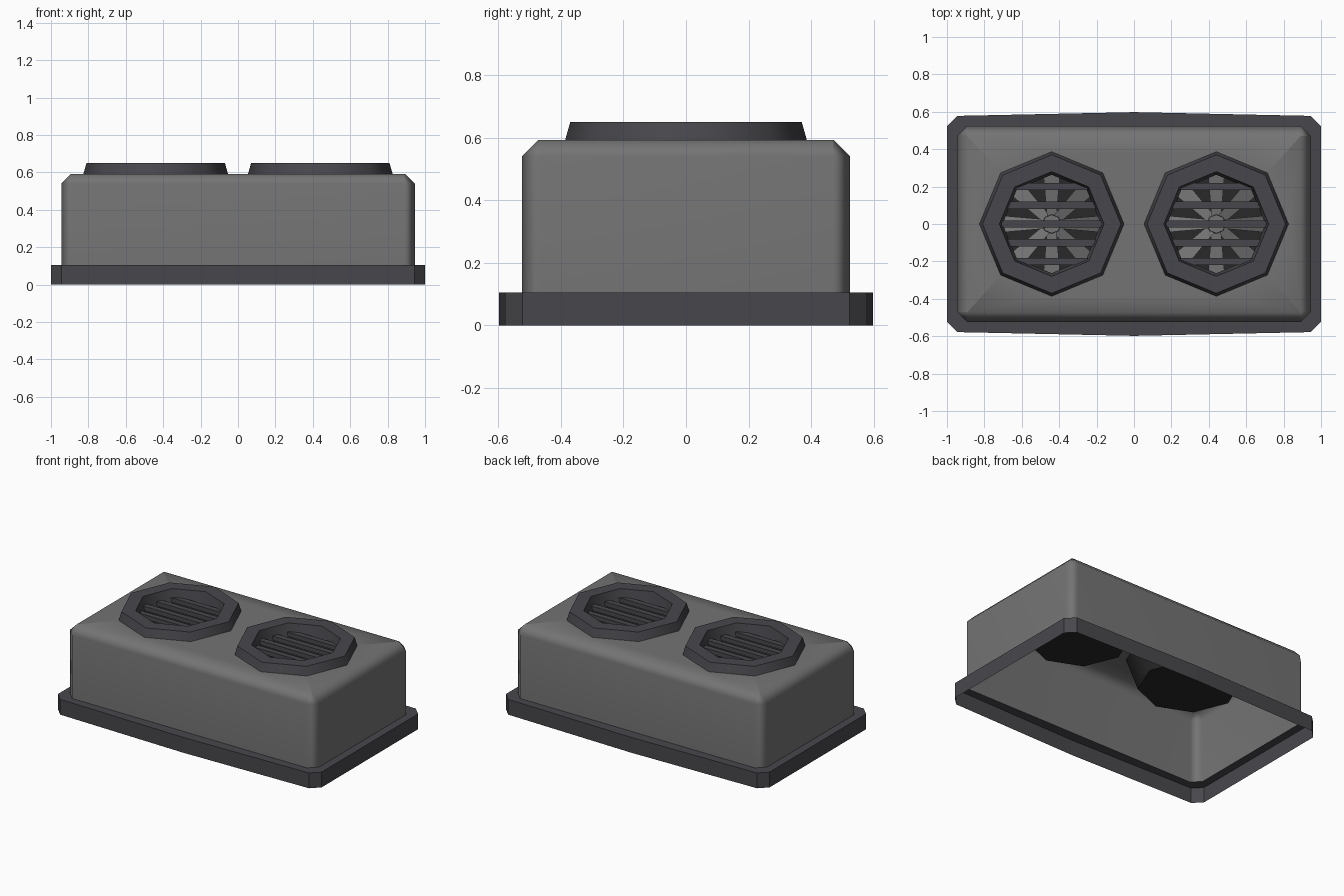
import bpy, bmesh, math

if "Cube" in bpy.data.objects:
    bpy.data.objects.remove(bpy.data.objects["Cube"])


def material(name, rgb):
    m = bpy.data.materials.new(name)
    m.diffuse_color = (*rgb, 1)
    m.use_nodes = True
    m.node_tree.nodes["Principled BSDF"].inputs["Base Color"].default_value = m.diffuse_color
    return m


GREY = material("casing grey", (0.175, 0.175, 0.175))
TRIM = material("charcoal trim", (0.064, 0.062, 0.071))
DARK = material("shaft black", (0.022, 0.022, 0.022))


def finish(bm, name, mat, smooth=0):
    bmesh.ops.remove_doubles(bm, verts=bm.verts, dist=1e-5)
    bmesh.ops.dissolve_degenerate(bm, edges=bm.edges, dist=1e-6)
    me = bpy.data.meshes.new(name)
    bm.to_mesh(me)
    bm.free()
    me.materials.append(mat)
    ob = bpy.data.objects.new(name, me)
    bpy.context.collection.objects.link(ob)
    if smooth:
        bpy.ops.object.select_all(action='DESELECT')
        ob.select_set(True)
        bpy.context.view_layer.objects.active = ob
        bpy.ops.object.shade_smooth_by_angle(angle=math.radians(smooth))
    return ob


def chamfered(hx, hy, c):
    return [(hx, -hy + c), (hx, hy - c), (hx - c, hy), (-hx + c, hy),
            (-hx, hy - c), (-hx, -hy + c), (-hx + c, -hy), (hx - c, -hy)]


def octagon(cx, r):
    return [(cx + r * math.cos(i * math.pi / 4), r * math.sin(i * math.pi / 4))
            for i in range(8)]


def ring(bm, pts, z):
    return [bm.verts.new((x, y, z)) for x, y in pts]


def bridge(bm, a, b):
    n = len(a)
    for i in range(n):
        j = (i + 1) % n
        bm.faces.new((a[i], a[j], b[j], b[i]))


def fill(bm, loops):
    """Flat cap between an outer loop and its holes."""
    edges = []
    for l in loops:
        for i in range(len(l)):
            pair = (l[i], l[(i + 1) % len(l)])
            edges.append(bm.edges.get(pair) or bm.edges.new(pair))
    bmesh.ops.triangle_fill(bm, edges=edges, use_beauty=True, normal=(0, 0, 1))
    for f in bm.faces:
        f.normal_update()
        if abs(f.normal.z) > 0.99 and f.normal.z < 0:
            f.normal_flip()


FAN_X = 0.44
OUTER = chamfered(0.945, 0.525, 0.055)

# casing: open underneath, chamfered edges, two openings in the top
bm = bmesh.new()
low = ring(bm, OUTER, 0.105)
mid = ring(bm, OUTER, 0.54)
top = ring(bm, chamfered(0.893, 0.473, 0.004), 0.592)
bridge(bm, low, mid)
bridge(bm, mid, top)
fill(bm, [top] + [ring(bm, octagon(s * FAN_X, 0.38), 0.592) for s in (-1, 1)])
casing = finish(bm, "casing", GREY, 60)
soft = casing.modifiers.new("soft_chamfers", 'WEIGHTED_NORMAL')
soft.keep_sharp = True

# base flange: open underneath, slightly bowed long sides
bm = bmesh.new()
pts = chamfered(1.0, 0.578, 0.056)
pts.insert(3, (0, 0.598))
pts.insert(8, (0, -0.598))
a, b = ring(bm, pts, 0), ring(bm, pts, 0.105)
bridge(bm, a, b)
fill(bm, [b, ring(bm, OUTER, 0.105)])
finish(bm, "base_flange", TRIM)


def lathe(name, mat, cx, profile, cap=False):
    bm = bmesh.new()
    loops = [ring(bm, octagon(cx, r), z) for r, z in profile]
    for p, q in zip(loops, loops[1:]):
        bridge(bm, p, q)
    if cap:
        bm.faces.new(loops[-1])
    return finish(bm, name, mat, 50)


def fan(side, cx):
    # raised rim, tapered shaft and hub
    lathe(side + "_rim", TRIM, cx,
          [(0.387, 0.59), (0.37, 0.65), (0.28, 0.65), (0.263, 0.56)])
    lathe(side + "_shaft", DARK, cx, [(0.387, 0.59), (0.315, 0.382)], True)
    lathe(side + "_hub", GREY, cx, [(0.055, 0.39), (0.05, 0.48)], True)

    # eight flared blades, slightly pitched
    bm = bmesh.new()
    for i in range(8):
        t = i * math.pi / 4
        c, s = math.cos(t), math.sin(t)
        quad = [(0.03, -0.024, 0.44), (0.27, -0.045, 0.42),
                (0.27, 0.045, 0.45), (0.03, 0.024, 0.46)]
        bm.faces.new([bm.verts.new((cx + x * c - y * s, x * s + y * c, z))
                      for x, y, z in quad])
    finish(bm, side + "_blades", GREY)

    # horizontal guard slats
    bm = bmesh.new()
    for k in range(-2, 3):
        y = k * 0.1
        w = (0.268, 0.24, 0.195)[abs(k)]
        res = bmesh.ops.create_cube(bm, size=1)
        for v in res["verts"]:
            v.co = (cx + v.co.x * 2 * w, y + v.co.y * 0.038, 0.58 + v.co.z * 0.03)
    finish(bm, side + "_slats", TRIM)


for side, cx in (("left_fan", -FAN_X), ("right_fan", FAN_X)):
    fan(side, cx)
